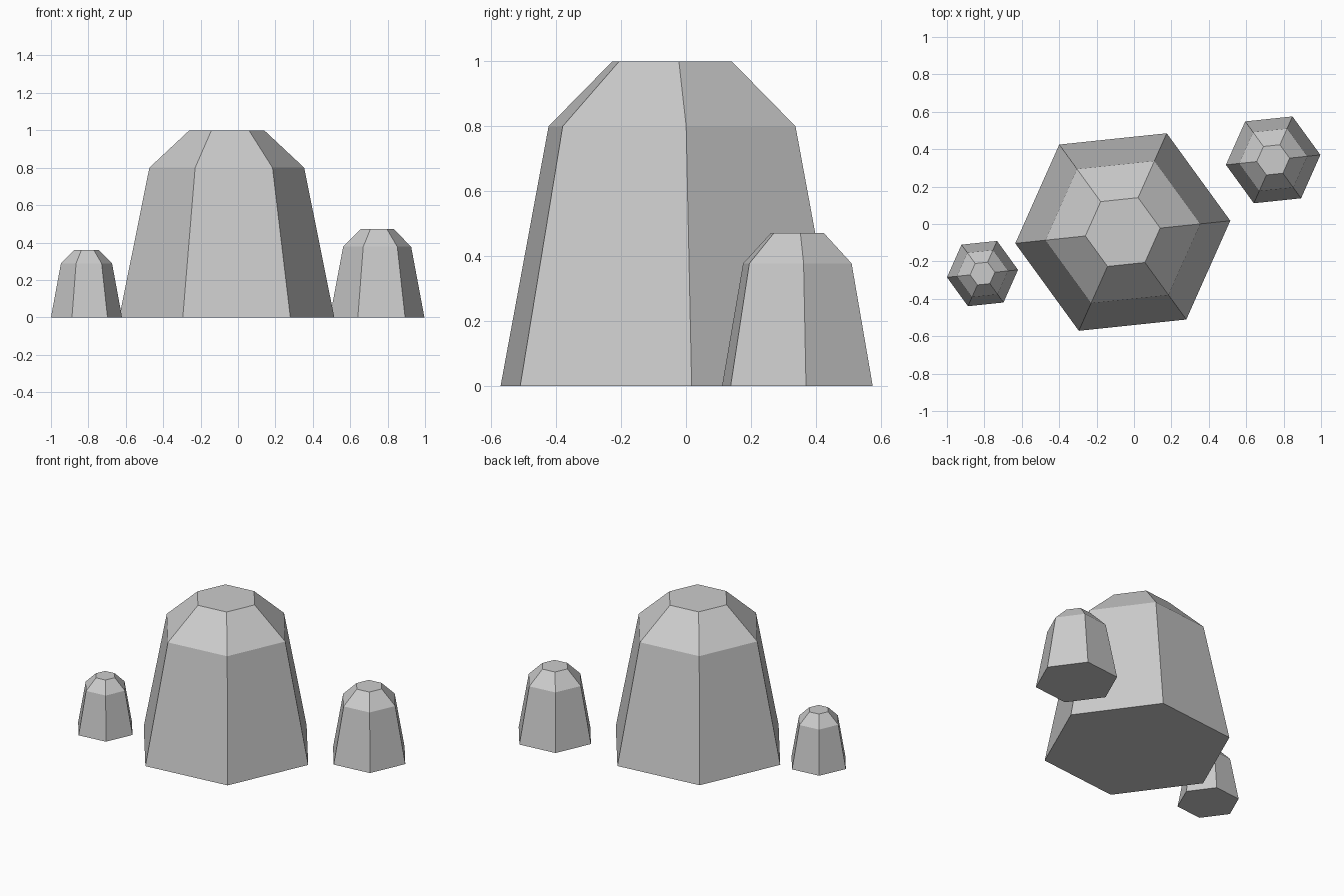
import bpy
import bmesh
from math import cos, sin, pi, radians

cube = bpy.data.objects.get("Cube")
if cube:
    bpy.data.objects.remove(cube, do_unlink=True)

# Plain stone material
stone = bpy.data.materials.new("stone_grey")
stone.use_nodes = True
colour = (0.6, 0.6, 0.6, 1)
stone.diffuse_color = colour
stone.node_tree.nodes["Principled BSDF"].inputs["Base Color"].default_value = colour

SIDES = 6
TURN = radians(6)
# Radius and height fractions from base to crown
PROFILE = [(1, 0), (0.72, 0.8), (0.348, 1)]


def make_rock(name, x, y, radius, height):
    """Six-sided tapered rock with a bevelled shoulder and flat crown."""
    bm = bmesh.new()
    rings = []
    for r, h in PROFILE:
        rings.append([bm.verts.new((radius * r * cos(TURN + 2 * pi * i / SIDES),
                                    radius * r * sin(TURN + 2 * pi * i / SIDES),
                                    height * h)) for i in range(SIDES)])
    for low, high in zip(rings, rings[1:]):
        for i in range(SIDES):
            j = (i + 1) % SIDES
            bm.faces.new((low[i], low[j], high[j], high[i]))
    bm.faces.new(rings[0][::-1])
    bm.faces.new(rings[-1])
    mesh = bpy.data.meshes.new(name)
    bm.to_mesh(mesh)
    bm.free()
    mesh.materials.append(stone)
    rock = bpy.data.objects.new(name, mesh)
    rock.location = (x, y, 0)
    bpy.context.collection.objects.link(rock)


make_rock("large_rock", -0.06, -0.043, 0.578, 1.0)
make_rock("medium_rock_left", 0.744, 0.343, 0.254, 0.472)
make_rock("small_rock_right", -0.81, -0.265, 0.191, 0.36)
